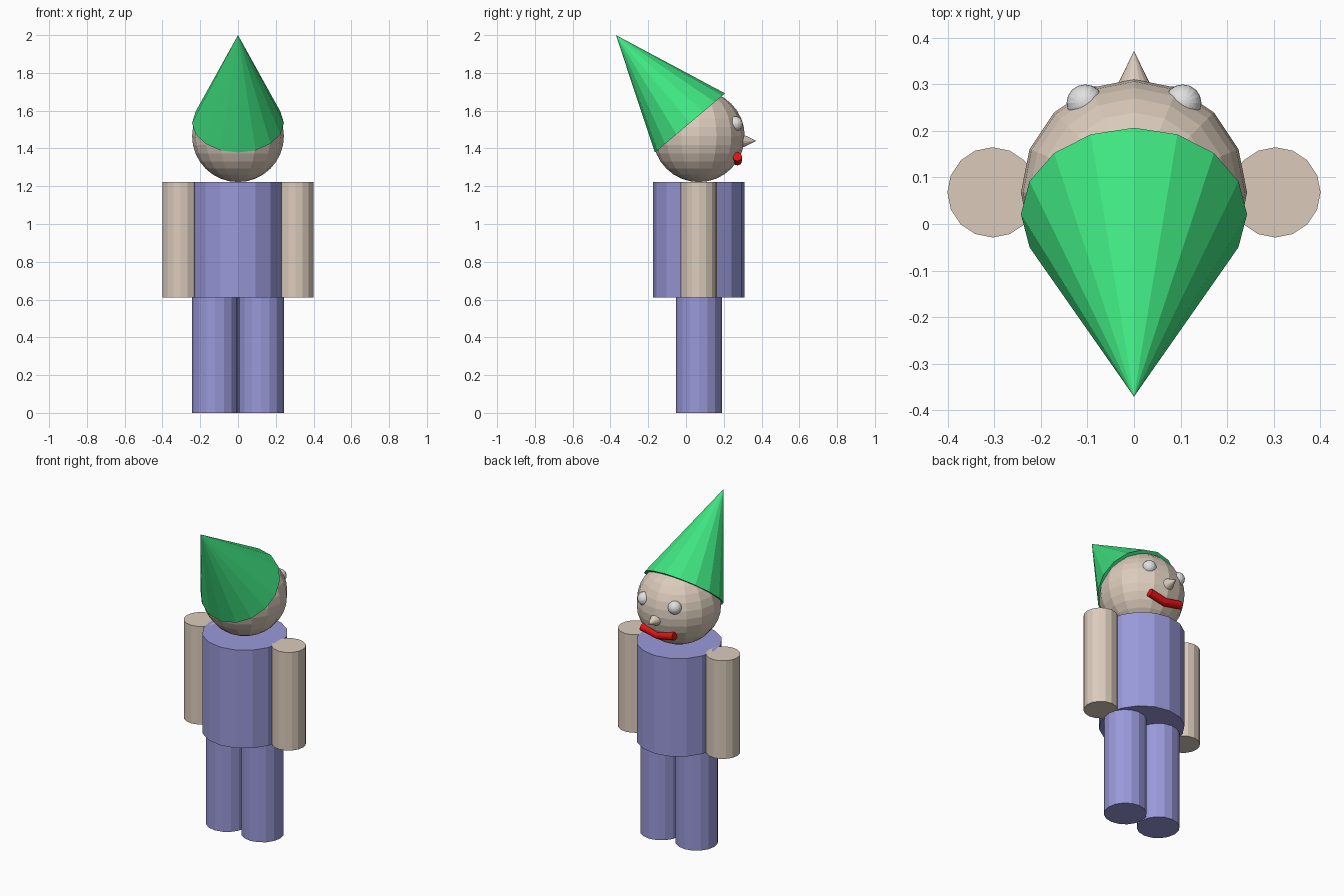
import bpy, bmesh
from mathutils import Vector, Matrix

if "Cube" in bpy.data.objects:
    bpy.data.objects.remove(bpy.data.objects["Cube"])

SIDES = 16
CY = 0.068  # y of the body axis


def material(name, rgb):
    m = bpy.data.materials.new(name)
    m.diffuse_color = (*rgb, 1)
    m.use_nodes = True
    m.node_tree.nodes["Principled BSDF"].inputs["Base Color"].default_value = m.diffuse_color
    return m


BLUE = material("soft_blue", (0.319, 0.319, 0.70))
SKIN = material("skin_beige", (0.71, 0.60, 0.50))
GREEN = material("bright_green", (0.05, 0.78, 0.22))
RED = material("red", (0.80, 0.006, 0.006))
WHITE = material("white", (0.75, 0.75, 0.75))


def finish(name, bm, mat):
    me = bpy.data.meshes.new(name)
    bm.to_mesh(me)
    bm.free()
    me.materials.append(mat)
    ob = bpy.data.objects.new(name, me)
    bpy.context.collection.objects.link(ob)
    return ob


def rod(name, start, end, r1, r2, mat):
    """Capped cylinder or cone running from start to end."""
    a, b = Vector(start), Vector(end)
    d = b - a
    # turn about x for rods in the yz plane, otherwise the shortest turn
    rot = Vector((0, 0, 1)).rotation_difference(d.normalized()).to_matrix().to_4x4()
    bm = bmesh.new()
    bmesh.ops.create_cone(bm, cap_ends=True, segments=SIDES, radius1=r1, radius2=r2,
                          depth=d.length, matrix=Matrix.Translation((a + b) / 2) @ rot)
    if r2 == 0:
        bmesh.ops.remove_doubles(bm, verts=bm.verts, dist=1e-5)
    return finish(name, bm, mat)


def ball(name, centre, r, mat):
    bm = bmesh.new()
    bmesh.ops.create_uvsphere(bm, u_segments=SIDES, v_segments=SIDES, radius=r,
                              matrix=Matrix.Translation(centre))
    return finish(name, bm, mat)


# Body and head
rod("torso", (0, CY, 0.61), (0, CY, 1.222), 0.243, 0.243, BLUE)
ball("head", (0, CY, 1.465), 0.243, SKIN)

# Paired parts
for side, s in (("left", -1), ("right", 1)):
    rod(side + "_leg", (s * 0.1215, CY, 0), (s * 0.1215, CY, 0.61), 0.1215, 0.1215, BLUE)
    rod(side + "_arm", (s * 0.304, CY, 0.61), (s * 0.304, CY, 1.222), 0.097, 0.097, SKIN)
    ball(side + "_eye", (s * 0.105, 0.26, 1.53), 0.04, WHITE)
    # The mouth is a shallow V of two short rods
    rod(side + "_mouth", (-s * 0.004, 0.272, 1.334), (s * 0.112, 0.272, 1.357),
        0.024, 0.024, RED)

# Nose and tilted pointed hat
rod("nose", (0, 0.29, 1.44), (0, 0.372, 1.44), 0.04, 0, SKIN)
rod("hat", (0, 0.021, 1.535), (0, -0.371, 2.0), 0.243, 0, GREEN)
